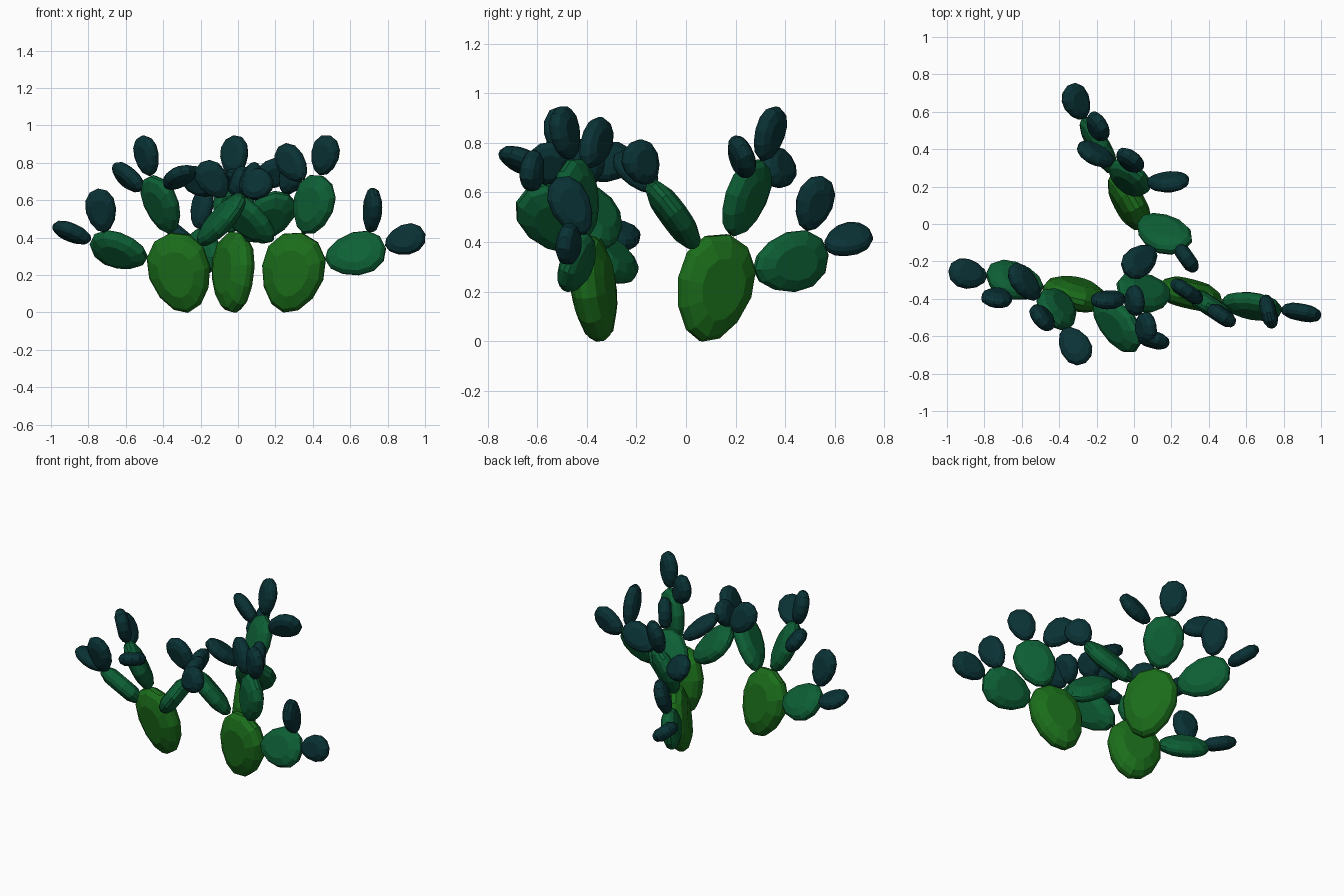
import bpy, bmesh, math
from mathutils import Vector

if "Cube" in bpy.data.objects:
    bpy.data.objects.remove(bpy.data.objects["Cube"])


def material(name, rgb):
    m = bpy.data.materials.new(name)
    m.diffuse_color = (*rgb, 1)
    m.use_nodes = True
    m.node_tree.nodes["Principled BSDF"].inputs["Base Color"].default_value = m.diffuse_color
    return m


# per level: name, material, width, thickness
LEVELS = [
    ("lower_pad", material("light_green", (.011, .155, .011)), .338, .14),
    ("middle_pad", material("mid_green", (.004, .115, .036)), .245, .10),
    ("upper_pad", material("dark_teal", (.003, .032, .036)), .163, .08),
]
SIDES = 12
RINGS = [(-1, .58), (-.62, .9), (-.2, 1), (.2, 1), (.62, .9), (1, .58)]


def pad(level, base, tip, yaw):
    """Flat egg-shaped pad from base to tip, broad side facing yaw degrees.
    Returns a function giving points on its rim."""
    name, mat, width, thick = LEVELS[level]
    d = (tip - base).normalized()
    half = (tip - base).length / 2
    mid = (base + tip) / 2
    n = Vector((math.cos(math.radians(yaw)), math.sin(math.radians(yaw)), 0))
    n.z = -n.dot(d) / d.z
    n.normalize()
    w = d.cross(n)

    def rim(a, scale=1):
        c = math.cos(a)
        return mid + (d * c * half + w * math.sin(a) * (1 + .16 * c) * width / 2) * scale

    # stack outline rings through the thickness and bridge them
    bm = bmesh.new()
    loops = [[bm.verts.new(rim(2 * math.pi * i / SIDES, s) + n * off * thick / 2)
              for i in range(SIDES)] for off, s in RINGS]
    for lo, hi in zip(loops, loops[1:]):
        for i in range(SIDES):
            j = (i + 1) % SIDES
            bm.faces.new((lo[i], lo[j], hi[j], hi[i]))
    bm.faces.new(loops[0])
    bm.faces.new(loops[-1])
    bmesh.ops.recalc_face_normals(bm, faces=bm.faces)
    me = bpy.data.meshes.new(name)
    bm.to_mesh(me)
    bm.free()
    me.materials.append(mat)
    bpy.context.collection.objects.link(bpy.data.objects.new(name, me))
    return rim


def grow(level, tip, yaw, children, parent_rim=None):
    """Add a pad that sprouts from the nearest point of its parent's rim."""
    tip = Vector(tip)
    if parent_rim:
        base = min((parent_rim(math.radians(a)) for a in range(0, 360, 5)),
                   key=lambda p: (p - tip).length)
    else:
        # ground pads lean outwards from the middle of the clump
        out = Vector((tip.x, tip.y + .2, 0)).normalized()
        base = Vector((tip.x, tip.y, 0)) - out * .11
    rim = pad(level, base, tip, yaw)
    for child_tip, child_yaw, *rest in children:
        grow(level + 1, child_tip, yaw if child_yaw is None else child_yaw,
             rest[0] if rest else [], rim)


same = None  # pad faces the same way as its parent

# left plant: tip position, facing, then the pads growing on it
grow(0, (-.36, -.40, .425), 75, [
    ((-.79, -.265, .37), 62, [((-.99, -.25, .465), 32), ((-.75, -.42, .66), 81)]),
    ((-.46, -.50, .73), 40, [((-.66, -.23, .77), 22), ((-.51, -.51, .945), same),
                             ((-.26, -.74, .77), 128)]),
    ((.03, -.64, .61), 17, [((.10, -.54, .80), 8), ((.17, -.63, .74), 74)]),
])
# right plant
grow(0, (.34, -.40, .425), 77, [
    ((.79, -.46, .345), 78, [((.73, -.52, .66), 15), ((1.0, -.49, .42), same)]),
    ((.45, -.47, .73), 57, [((.49, -.51, .945), same), ((.22, -.32, .885), same)]),
    ((-.08, -.37, .61), 48, [((-.20, -.42, .80), 87), ((.03, -.39, .78), 6)]),
])
# back plant
grow(0, (-.03, .17, .43), 30, [
    ((-.27, .57, .35), 30, [((-.35, .74, .445), 0), ((-.18, .55, .665), same)]),
    ((-.01, .30, .73), 56, [((-.30, .41, .74), same), ((-.02, .37, .945), same),
                            ((.29, .225, .79), 102)]),
    ((.27, -.13, .63), 98, [((.31, -.22, .80), 35), ((-.05, -.26, .76), 31)]),
])
